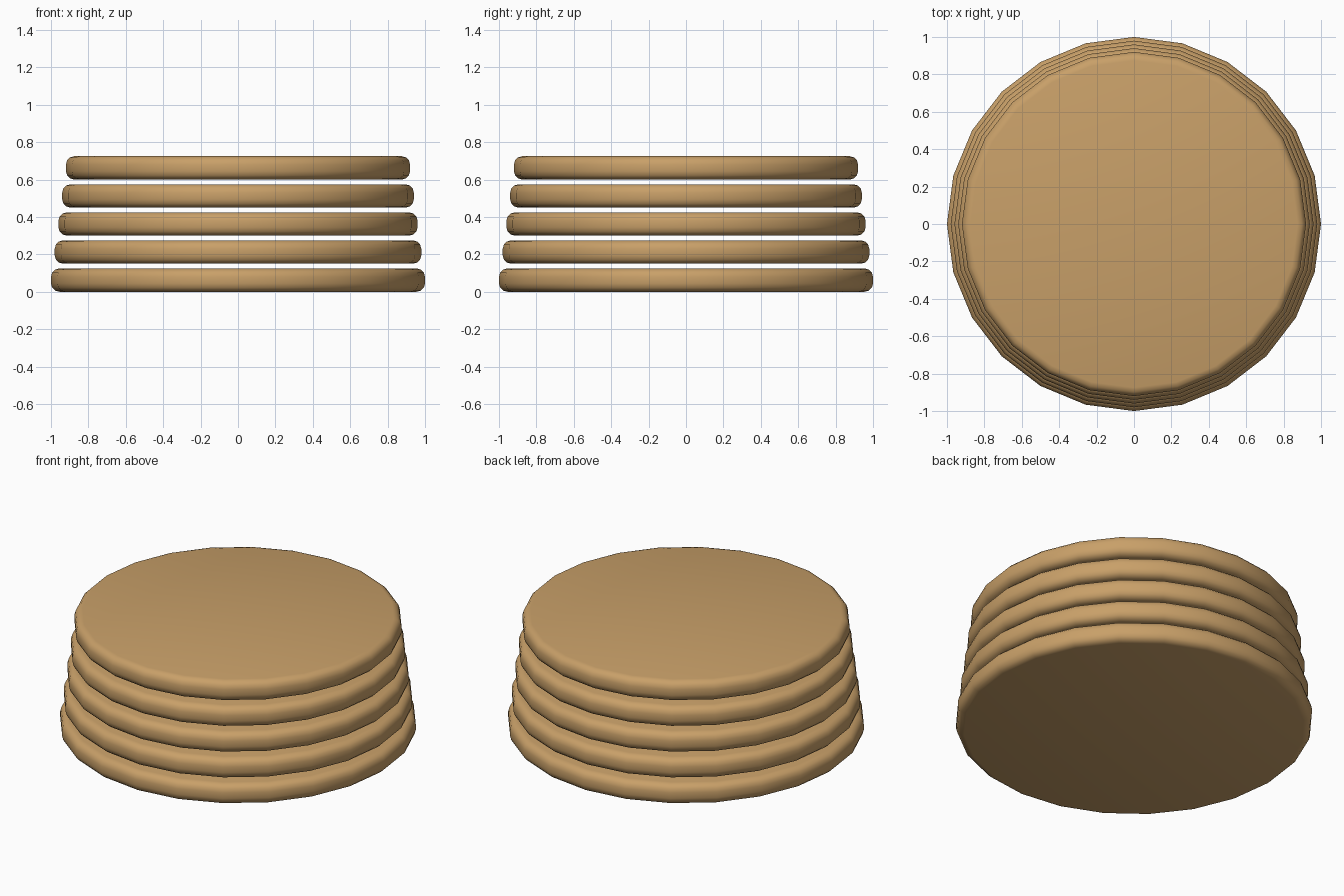
import bpy, bmesh, math

if "Cube" in bpy.data.objects:
    bpy.data.objects.remove(bpy.data.objects["Cube"])

LAYERS = 5       # stacked discs
SIDES = 24
THICK = 0.125
PITCH = 0.15
BEVEL = 0.045

tan = bpy.data.materials.new("warm tan")
tan.diffuse_color = (0.58, 0.35, 0.14, 1.0)
tan.use_nodes = True
tan.node_tree.nodes["Principled BSDF"].inputs["Base Color"].default_value = tan.diffuse_color


def disc(name, radius, z):
    """Flat disc with softly rounded top and bottom rims."""
    bm = bmesh.new()
    bmesh.ops.create_cone(bm, cap_ends=True, segments=SIDES,
                          radius1=radius, radius2=radius, depth=THICK)
    rims = [e for e in bm.edges if abs(e.verts[0].co.z - e.verts[1].co.z) < 1e-5]
    bmesh.ops.bevel(bm, geom=rims, offset=BEVEL, offset_type='OFFSET',
                    segments=3, profile=0.5, affect='EDGES')
    for f in bm.faces:
        f.smooth = True
    mesh = bpy.data.meshes.new(name)
    bm.to_mesh(mesh)
    bm.free()
    mesh.materials.append(tan)
    obj = bpy.data.objects.new(name, mesh)
    obj.location.z = z + THICK / 2
    bpy.context.collection.objects.link(obj)


# Tapering stack with a thin gap between discs
for i in range(LAYERS):
    disc(f"stacked_disc_{i + 1}", 1.0 - 0.02 * i, PITCH * i)
